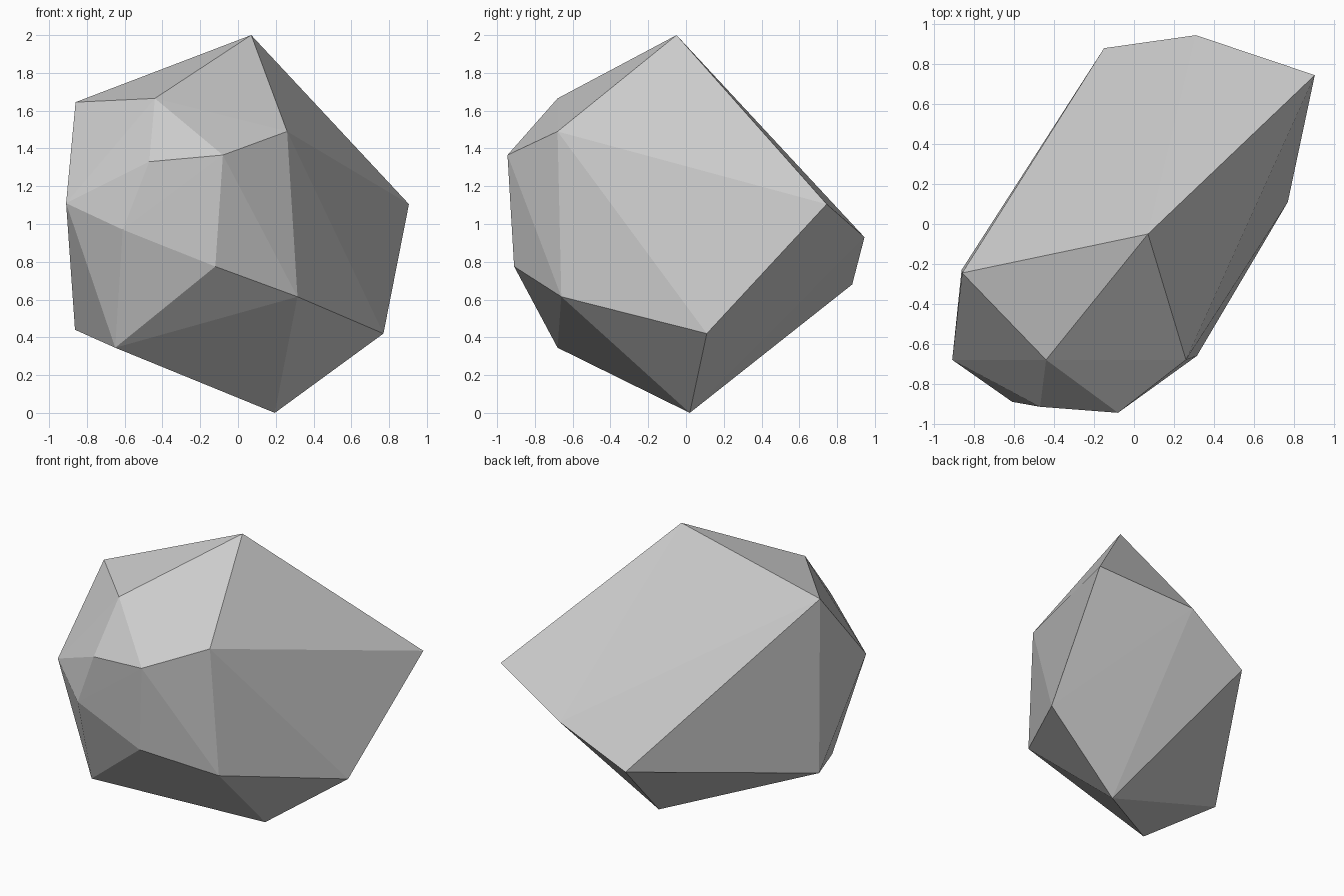
import bpy
import bmesh

cube = bpy.data.objects.get("Cube")
if cube:
    bpy.data.objects.remove(cube, do_unlink=True)

# Stone colour
stone = bpy.data.materials.new("stone_grey")
stone.use_nodes = True
colour = (0.6, 0.6, 0.6, 1.0)
stone.diffuse_color = colour
stone.node_tree.nodes["Principled BSDF"].inputs["Base Color"].default_value = colour

# Corners of the chipped boulder, grouped by where they sit
peak = [(0.07, -0.05, 2.0)]
upper_rim = [(-0.86, -0.245, 1.645), (-0.44, -0.68, 1.665), (0.26, -0.68, 1.49)]
front_facet = [(-0.47, -0.915, 1.33), (-0.08, -0.945, 1.365),
               (-0.61, -0.89, 0.97), (-0.12, -0.91, 0.775)]
sides = [(-0.91, -0.68, 1.11), (0.315, -0.66, 0.615), (0.905, 0.745, 1.105)]
back_edge = [(0.31, 0.945, 0.93), (-0.15, 0.88, 0.68)]
lower_rim = [(0.77, 0.11, 0.42), (-0.65, -0.68, 0.345), (-0.863, -0.23, 0.44)]
foot = [(0.195, 0.02, 0.0)]

# Wrap the corners in a convex shell
bm = bmesh.new()
for corner in peak + upper_rim + front_facet + sides + back_edge + lower_rim + foot:
    bm.verts.new(corner)
bmesh.ops.convex_hull(bm, input=bm.verts[:])
bmesh.ops.recalc_face_normals(bm, faces=bm.faces[:])

mesh = bpy.data.meshes.new("boulder")
bm.to_mesh(mesh)
bm.free()
mesh.materials.append(stone)
boulder = bpy.data.objects.new("boulder", mesh)
bpy.context.collection.objects.link(boulder)
